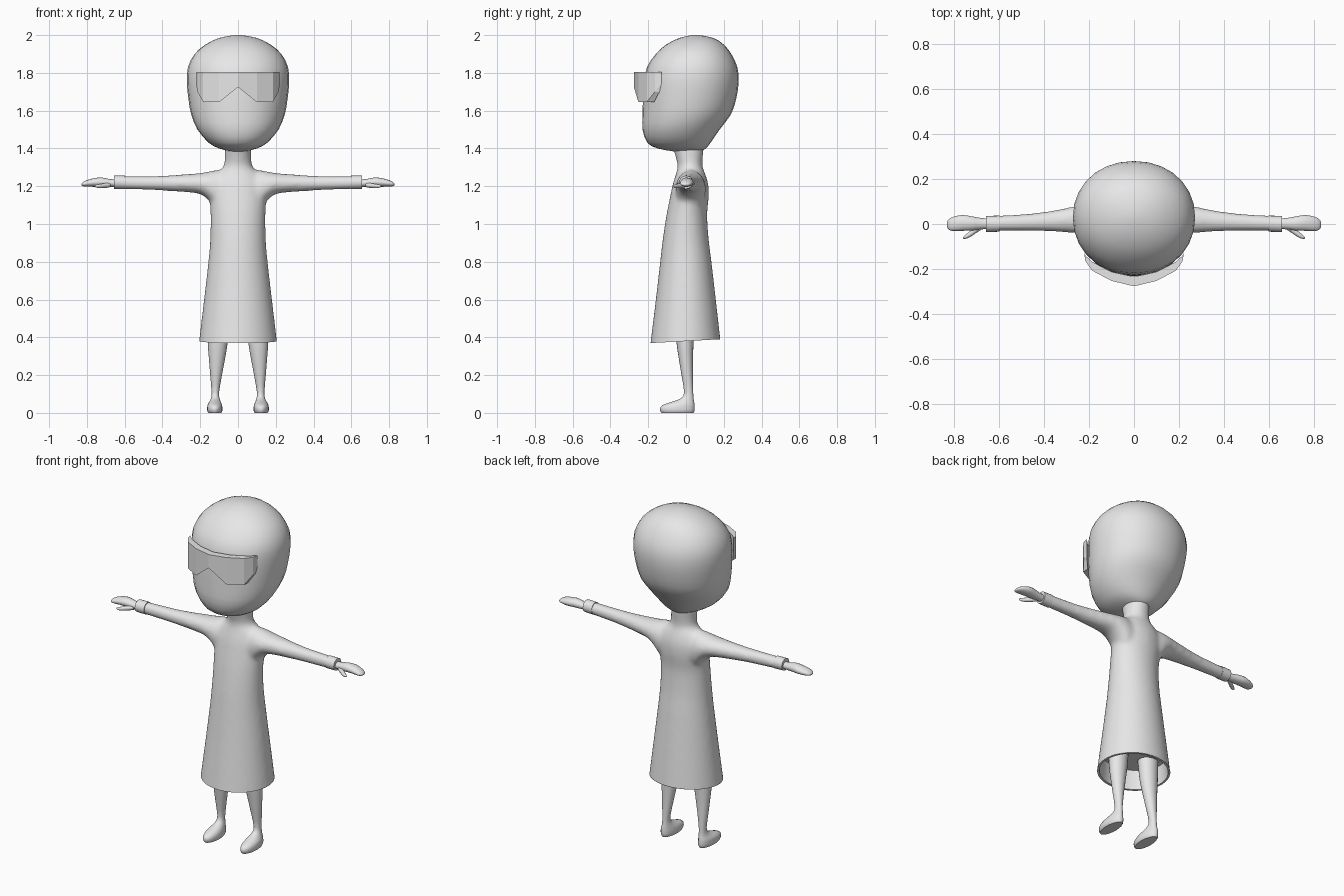
import bpy, bmesh, math
from mathutils import Vector

if "Cube" in bpy.data.objects:
    bpy.data.objects.remove(bpy.data.objects["Cube"])

grey = bpy.data.materials.new("plain grey")
grey.diffuse_color = (0.8, 0.8, 0.8, 1)
grey.use_nodes = True
grey.node_tree.nodes["Principled BSDF"].inputs["Base Color"].default_value = grey.diffuse_color


def spline(rows, steps):
    """Catmull-Rom resampling of profile rows."""
    out = []
    for i in range(len(rows) - 1):
        a, b = rows[max(i - 1, 0)], rows[i]
        c, d = rows[i + 1], rows[min(i + 2, len(rows) - 1)]
        for k in range(steps):
            t = k / steps
            out.append([0.5 * (2 * q + (r - p) * t + (2 * p - 5 * q + 4 * r - s) * t * t
                               + (3 * q - p - 3 * r + s) * t ** 3)
                        for p, q, r, s in zip(a, b, c, d)])
    return out + [list(rows[-1])]


def loft(bm, rows, axis="z", seg=24, steps=3, power=2.0, caps=(True, True), flip=1):
    """Rows are (position, u min, u max, v min, v max); u,v are x,y for axis z and y,z for axis x."""
    rings = []
    for p, u0, u1, v0, v1 in spline(rows, steps):
        ring = []
        for i in range(seg):
            a = 2 * math.pi * i / seg
            c, s = math.cos(a), math.sin(a)
            u = (u0 + u1) / 2 + (u1 - u0) / 2 * math.copysign(abs(c) ** (2 / power), c)
            v = (v0 + v1) / 2 + (v1 - v0) / 2 * math.copysign(abs(s) ** (2 / power), s)
            ring.append(bm.verts.new((u * flip, v, p) if axis == "z" else (p * flip, u, v)))
        rings.append(ring)
    for r, q in zip(rings, rings[1:]):
        for i in range(seg):
            j = (i + 1) % seg
            bm.faces.new((r[i], r[j], q[j], q[i]))
    if caps[0]:
        bm.faces.new(rings[0][::-1])
    if caps[1]:
        bm.faces.new(rings[-1])


def finish(name, bm, angle=40, recalc=True):
    if recalc:
        bmesh.ops.recalc_face_normals(bm, faces=bm.faces[:])
    mesh = bpy.data.meshes.new(name)
    bm.to_mesh(mesh)
    bm.free()
    mesh.materials.append(grey)
    ob = bpy.data.objects.new(name, mesh)
    bpy.context.collection.objects.link(ob)
    bpy.ops.object.select_all(action="DESELECT")
    ob.select_set(True)
    bpy.context.view_layer.objects.active = ob
    if angle:
        bpy.ops.object.shade_smooth_by_angle(angle=math.radians(angle))
    return ob


# Head
bm = bmesh.new()
loft(bm, [(1.385, -.045, .045, -.07, .08), (1.40, -.10, .10, -.15, .105),
          (1.43, -.155, .155, -.205, .13), (1.50, -.215, .215, -.23, .178),
          (1.58, -.248, .248, -.23, .238), (1.66, -.262, .262, -.228, .265),
          (1.75, -.271, .271, -.222, .279), (1.83, -.265, .265, -.207, .272),
          (1.90, -.23, .23, -.16, .24), (1.95, -.172, .172, -.105, .20),
          (1.985, -.10, .10, -.035, .145), (2.0, -.02, .02, .03, .07)],
     seg=28, steps=2, power=2.1)
finish("head", bm, 60)

# Goggles: a bent plate with a nose notch, columns are (x, outer y, inner y, bottom z)
half = [(0, -.276, -.234, 1.725), (.1, -.252, -.212, 1.645), (.185, -.207, -.168, 1.647),
        (.215, -.165, -.14, 1.70), (.221, -.132, -.131, 1.74)]
cols = [(-x, a, b, z) for x, a, b, z in half[:0:-1]] + half
bm = bmesh.new()
rings = [[bm.verts.new(p) for p in ((x, a, z), (x, b, z), (x, b, 1.805), (x, a, 1.805))]
         for x, a, b, z in cols]
for r, q in zip(rings, rings[1:]):
    for i in range(4):
        j = (i + 1) % 4
        bm.faces.new((r[i], r[j], q[j], q[i]))
bm.faces.new(rings[0][::-1])
bm.faces.new(rings[-1])
finish("goggles", bm, 0)

# Gown with neck and sleeves, fused into one smooth surface
bm = bmesh.new()
loft(bm, [(.30, -.214, .214, -.197, .192), (.38, -.206, .206, -.187, .183),
          (.60, -.180, .180, -.160, .158), (.80, -.157, .157, -.137, .135),
          (.92, -.147, .147, -.123, .120), (1.05, -.145, .145, -.103, .112),
          (1.14, -.150, .150, -.085, .120), (1.21, -.145, .145, -.070, .118),
          (1.265, -.118, .118, -.053, .102), (1.295, -.083, .083, -.046, .09),
          (1.33, -.071, .071, -.048, .087), (1.42, -.069, .069, -.075, .097)], seg=40)
for side in (1, -1):
    loft(bm, [(.05, -.05, .10, 1.04, 1.285), (.12, -.055, .105, 1.08, 1.285),
              (.155, -.053, .102, 1.125, 1.278), (.20, -.048, .093, 1.158, 1.27),
              (.27, -.04, .078, 1.168, 1.264), (.36, -.034, .060, 1.174, 1.258),
              (.46, -.031, .047, 1.18, 1.254), (.64, -.031, .034, 1.186, 1.253)],
         axis="x", flip=side)
gown = finish("gown", bm, 0)
remesh = gown.modifiers.new("fuse", "REMESH")
remesh.mode = "VOXEL"
remesh.voxel_size = 0.012
relax = gown.modifiers.new("relax", "SMOOTH")
relax.factor = 0.5
relax.iterations = 8
deps = bpy.context.evaluated_depsgraph_get()
bm = bmesh.new()
bm.from_mesh(bpy.data.meshes.new_from_object(gown.evaluated_get(deps)))
bpy.data.objects.remove(gown)
# Slanted hem
bmesh.ops.bisect_plane(bm, geom=bm.verts[:] + bm.edges[:] + bm.faces[:],
                       plane_co=Vector((0, 0, .38)), plane_no=Vector((0, -.055, 1)),
                       clear_inner=True)
finish("gown", bm, 60, recalc=False)

# Hem lining: rim, inner wall and ceiling, following the hem slant
bm = bmesh.new()
n = 48
levels = [(.38, 0, 1), (.38, .012, 1), (.485, .023, 0), (.485, .2, 0)]
rings = []
for z, inset, slant in levels:
    ring = []
    for i in range(n):
        a = 2 * math.pi * i / n
        x, y = max(.206 - inset, .01) * math.cos(a), max(.185 - inset, .01) * math.sin(a)
        ring.append(bm.verts.new((x, y - .002, z + slant * .055 * y)))
    rings.append(ring)
for r, q in zip(rings, rings[1:]):
    for i in range(n):
        j = (i + 1) % n
        bm.faces.new((r[j], r[i], q[i], q[j]))
bm.faces.new(rings[-1][::-1])
finish("hem_lining", bm, 40, recalc=False)

for side, label in ((1, "left"), (-1, "right")):
    # Cuff
    bm = bmesh.new()
    loft(bm, [(.597, -.034, .037, 1.184, 1.256), (.656, -.036, .036, 1.186, 1.256)],
         axis="x", seg=20, steps=1, flip=side)
    finish(label + "_cuff", bm, 40)

    # Hand
    bm = bmesh.new()
    loft(bm, [(.645, -.022, .024, 1.197, 1.236), (.68, -.024, .027, 1.196, 1.238),
              (.72, -.029, .034, 1.196, 1.246), (.76, -.030, .040, 1.197, 1.243),
              (.80, -.031, .032, 1.198, 1.232), (.82, -.026, .022, 1.200, 1.222),
              (.829, -.012, .010, 1.205, 1.213)], axis="x", seg=16, steps=2, flip=side)
    finish(label + "_hand", bm, 60)

    # Thumb
    bm = bmesh.new()
    loft(bm, [(.675, -.024, .006, 1.195, 1.22), (.70, -.040, -.010, 1.19, 1.217),
              (.73, -.060, -.034, 1.189, 1.212), (.75, -.066, -.050, 1.192, 1.208),
              (.758, -.064, -.058, 1.198, 1.203)], axis="x", seg=10, steps=2, flip=side)
    finish(label + "_thumb", bm, 60)

    # Leg and foot
    bm = bmesh.new()
    loft(bm, [(0, .088, .157, -.130, .040), (.012, .083, .163, -.137, .045),
              (.030, .083, .163, -.136, .046), (.045, .086, .160, -.115, .045),
              (.060, .092, .151, -.070, .043), (.078, .098, .143, -.026, .040),
              (.11, .100, .140, -.010, .038), (.20, .085, .147, -.024, .036),
              (.30, .066, .155, -.040, .037), (.37, .055, .160, -.050, .040),
              (.48, .045, .163, -.058, .044)], seg=20, steps=2, flip=side)
    finish(label + "_leg", bm, 50)
